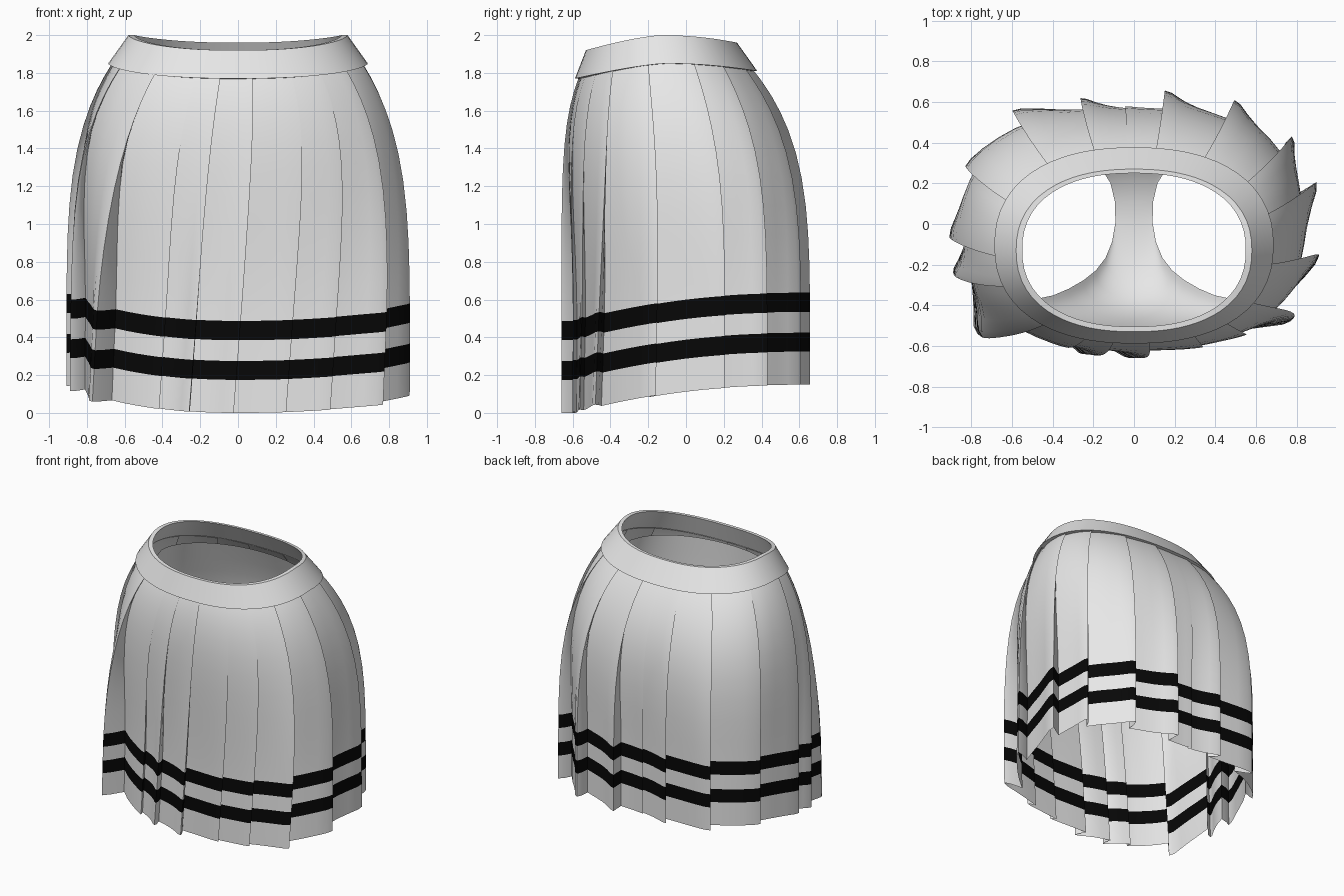
import bpy, bmesh
from math import sin, cos, radians, tau

if "Cube" in bpy.data.objects:
    bpy.data.objects.remove(bpy.data.objects["Cube"])


def material(name, value):
    m = bpy.data.materials.new(name)
    m.use_nodes = True
    color = (value, value, value, 1)
    m.diffuse_color = color
    bsdf = m.node_tree.nodes["Principled BSDF"]
    bsdf.inputs["Base Color"].default_value = color
    bsdf.inputs["Roughness"].default_value = 0.8
    return m


WHITE = material("white cloth", 0.8)
BLACK = material("black stripe", 0.002)


def outline(phi, a, front, back, inset=0.0, n=2.3):
    """Point on a rounded oval, by direction from its centre."""
    cy, b = (front + back) / 2, (back - front) / 2
    r = (abs(cos(phi) / a) ** n + abs(sin(phi) / b) ** n) ** (-1 / n) - inset
    return r * cos(phi), cy + r * sin(phi)


def loft(name, rows, closed, row_materials=None, angle=35):
    """Skin a list of point rows, optionally closing each row into a ring."""
    bm = bmesh.new()
    grid = [[bm.verts.new(p) for p in row] for row in rows]
    count = len(rows[0])
    for i in range(len(rows) - 1):
        for j in range(count if closed else count - 1):
            k = (j + 1) % count
            f = bm.faces.new((grid[i][j], grid[i + 1][j], grid[i + 1][k], grid[i][k]))
            f.material_index = row_materials[i] if row_materials else 0
    mesh = bpy.data.meshes.new(name)
    bm.to_mesh(mesh)
    bm.free()
    mesh.materials.append(WHITE)
    if row_materials:
        mesh.materials.append(BLACK)
    obj = bpy.data.objects.new(name, mesh)
    bpy.context.collection.objects.link(obj)
    bpy.ops.object.select_all(action="DESELECT")
    obj.select_set(True)
    bpy.context.view_layer.objects.active = obj
    bpy.ops.object.shade_smooth_by_angle(angle=radians(angle))
    return obj


def waist_height(phi):
    """Top edge of the waistband: high at the hips, low at the front."""
    _, y = outline(phi, 0.58, -0.53, 0.27)
    v = (y + 0.13) / 0.4
    return 2.0 - (0.08 * (-v) ** 1.4 if v < 0 else 0.04 * v * v)


# Pleated skirt: fold edges run counterclockwise from the front centre as
# (degrees, extra reach); each pleat rises to a hooked edge and tucks back under
TIPS = [(-2, 0), (23, -0.05), (41, -0.04), (58, 0.03), (80, 0), (103, 0),
        (119, 0), (141, 0.01), (167, 0), (184, -0.085), (203, -0.03), (227, 0),
        (251, -0.04), (274, -0.01), (285, 0), (305, 0.08), (324, -0.05), (338, -0.01)]
FOLD = [(-0.15, 1), (0.15, 0.9), (0.42, 0.72), (0.68, 0.42), (0.88, 0.1), (1, 0), (0.96, 0.4)]
STRIPES = [(0.175, 0.275), (0.385, 0.487)]
LENGTH = 1.7

columns = []
for i, (tip, reach) in enumerate(TIPS):
    start = TIPS[i - 1][0] - (360 if i == 0 else 0)
    for f, depth in FOLD:
        columns.append((radians(start + (tip - start) * f - 90), depth, reach))

levels = [0, 0.02, 0.05, 0.09, 0.14, 0.2, 0.27, 0.35, 0.44, 0.53, 0.62, 0.95, 1]
levels += [1 - h / LENGTH for pair in STRIPES for h in pair]
levels.sort()

skirt_rows = []
for t in levels:
    flare = 1 - (1 - t) ** 4.5
    front_flare = 1 - (1 - t) ** 8
    u = min(1, t / 0.75)
    fold = 0.15 + 0.85 * u * u * (3 - 2 * u)
    row = []
    for phi, depth, reach in columns:
        frontness = max(0, -sin(phi))
        phi += 0.2 * frontness * (1 - t)
        amount = (0.1 - 0.025 * frontness) * depth - reach * (1 - depth)
        x, y = outline(phi, 0.66 + 0.26 * flare, -0.565 - 0.095 * front_flare,
                       0.35 + 0.31 * flare, amount * fold, 2.3 + 0.2 * flare)
        hem_x, hem_y = outline(phi, 0.92, -0.66, 0.66)
        hem = 0.15 * (1 - ((0.66 - hem_y) / 1.32) ** 2)
        hem += 0.045 * max(0, -hem_x) ** 2
        top = waist_height(phi) - 0.135
        # Constant distance from the hem below, fitted to the waist above
        z = hem + (1 - t) * LENGTH + (top - hem - LENGTH) * max(0, 1 - t / 0.65)
        row.append((x, y, z))
    skirt_rows.append(row)

# Stripe heights are measured up from the hem
stripe_rows = []
for upper, lower in zip(levels, levels[1:]):
    h = (1 - (upper + lower) / 2) * LENGTH
    stripe_rows.append(int(any(lo < h < hi for lo, hi in STRIPES)))
loft("pleated_skirt", skirt_rows, True, stripe_rows, 40)

# Waistband: inner wall, rim, sloping outer face and lower lip
BAND = [(0.64, -0.555, 0.335, 0.148), (0.55, -0.505, 0.25, 0.0), (0.58, -0.53, 0.27, 0.0),
        (0.687, -0.588, 0.377, 0.15), (0.64, -0.555, 0.335, 0.152)]
band_rows = []
for a, front, back, drop in BAND:
    row = []
    for j in range(72):
        phi = tau * j / 72
        x, y = outline(phi, a, front, back)
        row.append((x, y, waist_height(phi) - drop))
    band_rows.append(row)
loft("waistband", band_rows, True)

# Underwear: rows from front waist, under the crotch, to back waist
# Each row: centre y, height, half width, side y
BRIEF = [(-0.53, 1.77, 0.62, -0.1), (-0.54, 1.5, 0.70, -0.1), (-0.53, 1.35, 0.55, -0.39),
         (-0.5, 1.2, 0.40, -0.36), (-0.44, 1.0, 0.24, -0.28), (-0.3, 0.86, 0.13, -0.18),
         (0, 0.8, 0.08, 0), (0.22, 0.84, 0.1, 0.22), (0.39, 0.98, 0.22, 0.34),
         (0.46, 1.15, 0.42, 0.36), (0.46, 1.35, 0.6, 0.25), (0.43, 1.52, 0.70, -0.1),
         (0.32, 1.79, 0.62, -0.1)]
brief_rows = []
for cy, z, half, side in BRIEF:
    row = []
    for j in range(17):
        # Even steps of angle give a rounded cross-section
        a = radians(180 * j / 16)
        row.append((-half * cos(a), side + (cy - side) * sin(a) ** 0.85, z))
    brief_rows.append(row)
brief = loft("underwear", brief_rows, False, angle=60)
smooth = brief.modifiers.new("smooth", "SUBSURF")
smooth.levels = smooth.render_levels = 1
